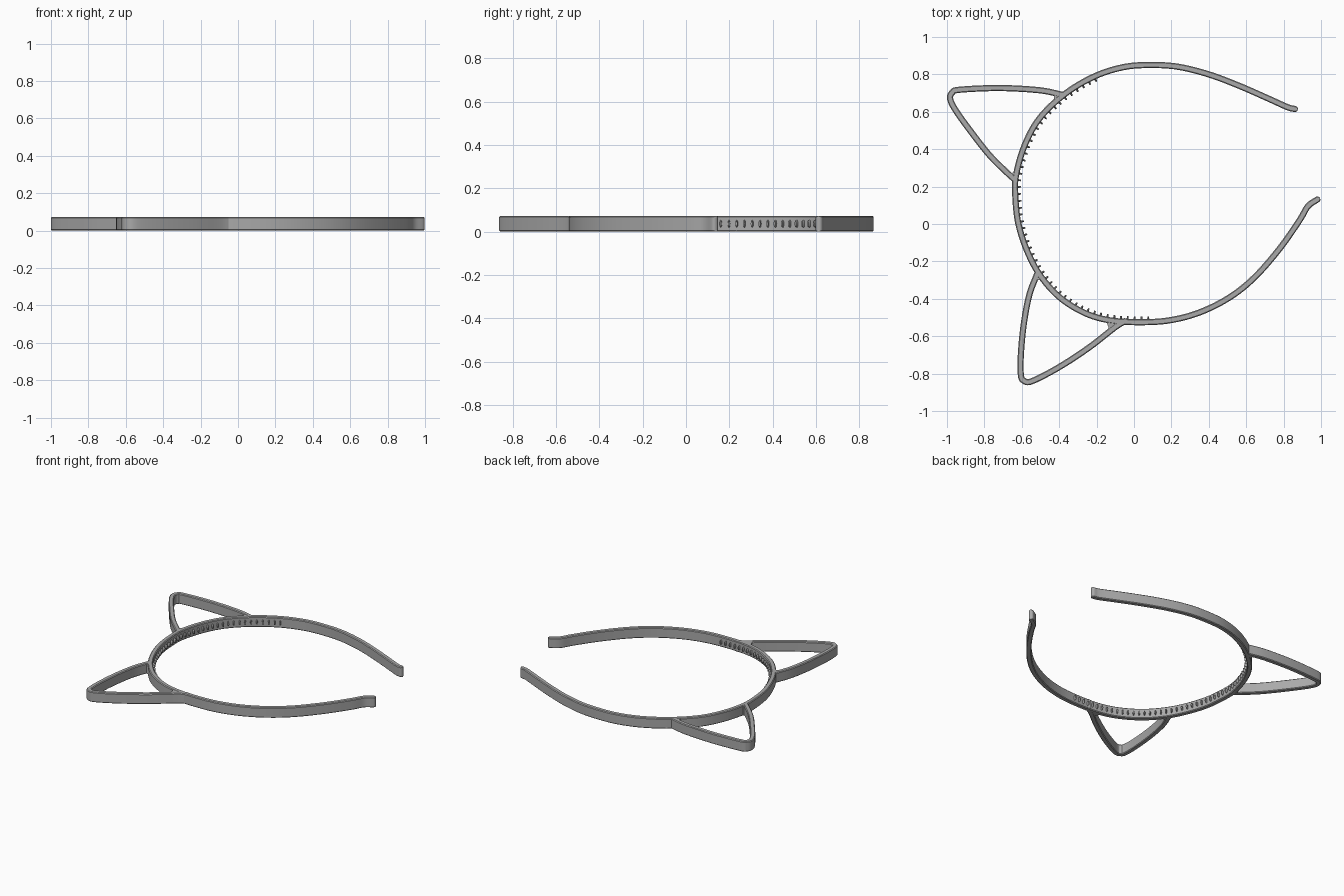
import bpy, bmesh, math
from mathutils import Vector, Matrix

cube = bpy.data.objects.get("Cube")
if cube:
    bpy.data.objects.remove(cube, do_unlink=True)

HEIGHT, HALF, EDGE = 0.073, 0.0165, 0.005

grey = bpy.data.materials.new("grey plastic")
grey.use_nodes = True
grey.diffuse_color = (0.4, 0.4, 0.4, 1)
grey.node_tree.nodes["Principled BSDF"].inputs["Base Color"].default_value = (0.4, 0.4, 0.4, 1)


def smooth_path(pts, steps=6):
    """Catmull-Rom curve through the points."""
    p = [Vector(q) for q in pts]
    p = [2 * p[0] - p[1]] + p + [2 * p[-1] - p[-2]]
    out = []
    for a, b, c, d in zip(p, p[1:], p[2:], p[3:]):
        for i in range(steps):
            t = i / steps
            out.append(0.5 * (2 * b + (c - a) * t + (2 * a - 5 * b + 4 * c - d) * t * t
                              + (3 * b - a - 3 * c + d) * t ** 3))
    return out + [p[-2]]


def frames(path):
    """Position, tangent and left-hand normal along a flat path."""
    out = []
    for i, p in enumerate(path):
        t = (path[min(i + 1, len(path) - 1)] - path[max(i - 1, 0)]).normalized()
        out.append((p, t, Vector((-t.y, t.x))))
    return out


def finish(name, bm):
    bmesh.ops.recalc_face_normals(bm, faces=bm.faces)
    mesh = bpy.data.meshes.new(name)
    bm.to_mesh(mesh)
    bm.free()
    mesh.materials.append(grey)
    ob = bpy.data.objects.new(name, mesh)
    bpy.context.collection.objects.link(ob)
    bpy.ops.object.select_all(action="DESELECT")
    ob.select_set(True)
    bpy.context.view_layer.objects.active = ob
    bpy.ops.object.shade_smooth_by_angle(angle=math.radians(30))
    return ob


def strip(name, path):
    """Upright strip with softened edges and rounded ends."""
    fr = frames(path)
    caps = [math.radians(a) for a in (80, 60, 40, 20)]
    (p0, t0, n0), (p1, t1, n1) = fr[0], fr[-1]
    secs = [(p0 - t0 * HALF * math.sin(a), n0, HALF * math.cos(a)) for a in caps]
    secs += [(p, n, HALF) for p, t, n in fr]
    secs += [(p1 + t1 * HALF * math.sin(a), n1, HALF * math.cos(a)) for a in reversed(caps)]
    bm = bmesh.new()
    rings = []
    for p, n, w in secs:
        e = min(EDGE, w * 0.5)
        profile = [(w, e), (w, HEIGHT - e), (w - e, HEIGHT), (e - w, HEIGHT),
                   (-w, HEIGHT - e), (-w, e), (e - w, 0), (w - e, 0)]
        rings.append([bm.verts.new((*(p + n * s), z)) for s, z in profile])
    for r, s in zip(rings, rings[1:]):
        for i in range(len(r)):
            j = (i + 1) % len(r)
            bm.faces.new((r[i], r[j], s[j], s[i]))
    bm.faces.new(rings[0])
    bm.faces.new(rings[-1])
    return finish(name, bm)


def gusset(name, corners):
    """Small web that fills the sharp corner where an ear meets the band."""
    bm = bmesh.new()
    face = bm.faces.new([bm.verts.new((x, y, 0.001)) for x, y in corners])
    top = bmesh.ops.extrude_face_region(bm, geom=[face])["geom"]
    bmesh.ops.translate(bm, vec=(0, 0, HEIGHT - 0.002),
                        verts=[g for g in top if isinstance(g, bmesh.types.BMVert)])
    return finish(name, bm)


# Head band, open at +x with small outward curled tips
band = smooth_path([
    (0.86, 0.615), (0.82, 0.625), (0.72, 0.67), (0.56, 0.74), (0.4, 0.8), (0.24, 0.84),
    (0.1, 0.85), (-0.05, 0.84), (-0.21, 0.79), (-0.37, 0.695), (-0.505, 0.565),
    (-0.585, 0.42), (-0.63, 0.265), (-0.635, 0.16), (-0.62, 0.01), (-0.575, -0.135),
    (-0.505, -0.27), (-0.4, -0.39), (-0.265, -0.475), (-0.13, -0.515), (0.03, -0.525),
    (0.19, -0.515), (0.35, -0.473), (0.51, -0.393), (0.645, -0.285), (0.78, -0.13),
    (0.885, 0.02), (0.93, 0.095), (0.98, 0.131)])
strip("head_band", band)

# Two open pointed ears
strip("back_ear", smooth_path([
    (-0.38, 0.69), (-0.505, 0.715), (-0.72, 0.727), (-0.93, 0.718), (-0.972, 0.703),
    (-0.982, 0.665), (-0.945, 0.595), (-0.85, 0.465), (-0.77, 0.365), (-0.69, 0.285),
    (-0.635, 0.235)]))
strip("front_ear", smooth_path([
    (-0.515, -0.26), (-0.56, -0.38), (-0.59, -0.54), (-0.605, -0.7), (-0.605, -0.805),
    (-0.59, -0.837), (-0.545, -0.84), (-0.4, -0.765), (-0.24, -0.66), (-0.105, -0.555),
    (-0.05, -0.52)]))

# Webs in the ear corners
gusset("back_ear_upper_web", [(-0.37, 0.695), (-0.43, 0.7), (-0.425, 0.65)])
gusset("back_ear_lower_web", [(-0.635, 0.23), (-0.665, 0.265), (-0.63, 0.285)])
gusset("front_ear_left_web", [(-0.08, -0.525), (-0.13, -0.57), (-0.15, -0.515)])
gusset("front_ear_right_web", [(-0.51, -0.27), (-0.535, -0.3), (-0.48, -0.3)])

# Row of grip teeth along the inside of the band
bm = bmesh.new()
travel, prev = 0.0, None
for p, t, n in frames(smooth_path([tuple(q) for q in band], 8)):
    travel += (p - prev).length if prev else 0
    prev = p
    inside = p.x < 0.11 and (p.x < -0.21 or p.y < 0)
    if not inside or travel < 0.036:
        continue
    travel = 0.0
    place = Matrix((( t.x, 0, n.x, p.x + n.x * 0.02), (t.y, 0, n.y, p.y + n.y * 0.02),
                    (0, 1, 0, HEIGHT / 2), (0, 0, 0, 1)))
    bmesh.ops.create_cone(bm, cap_ends=True, segments=12, radius1=1, radius2=0.65, depth=1,
                          matrix=place @ Matrix.Diagonal((0.0065, 0.02, 0.022, 1)))
finish("grip_teeth", bm)
